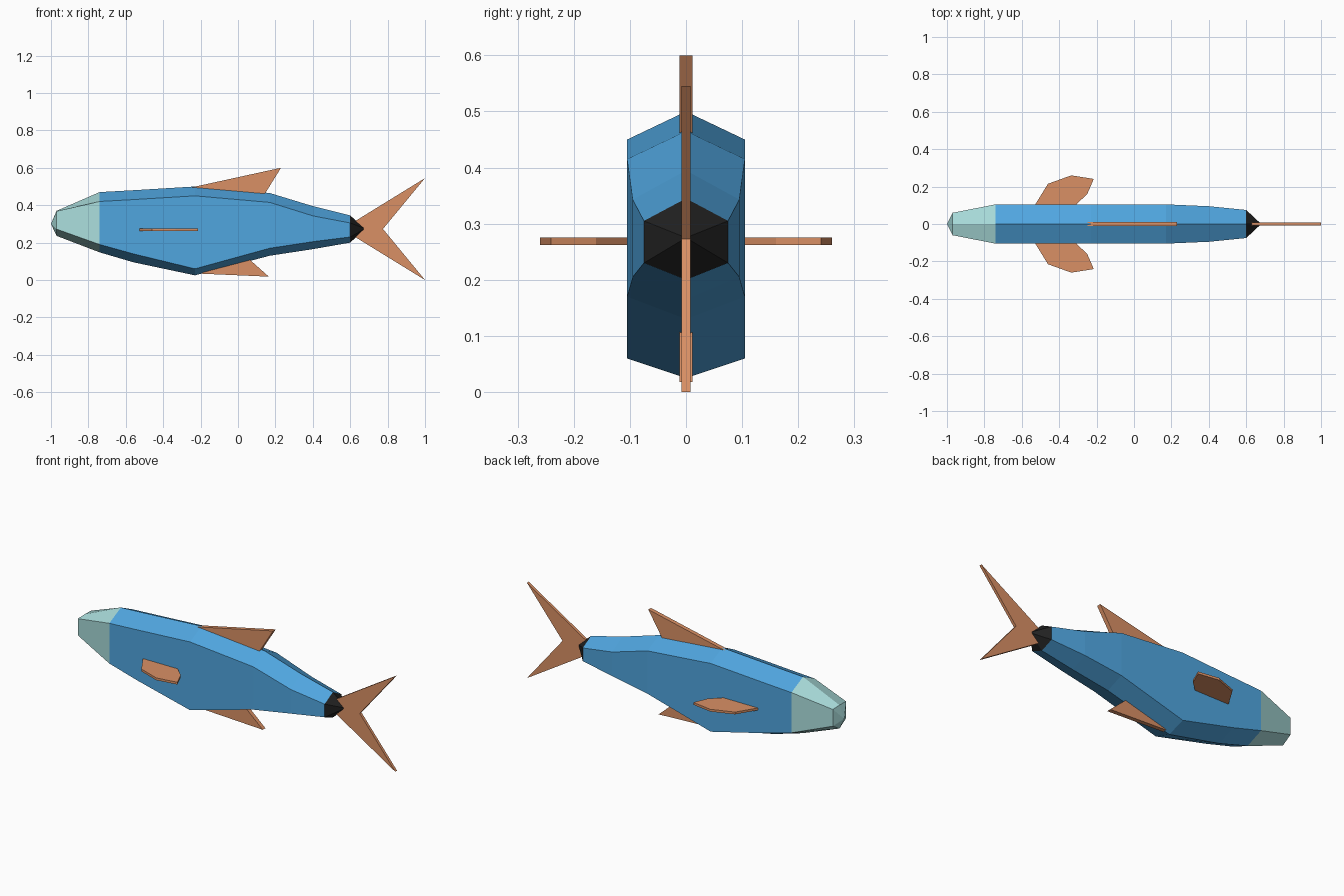
import bpy, bmesh
from mathutils import Vector

if "Cube" in bpy.data.objects:
    bpy.data.objects.remove(bpy.data.objects["Cube"])


def material(name, rgb):
    m = bpy.data.materials.new(name)
    m.diffuse_color = (*rgb, 1)
    m.use_nodes = True
    m.node_tree.nodes["Principled BSDF"].inputs["Base Color"].default_value = m.diffuse_color
    return m


BLUE = material("blue_scales", (0.08, 0.38, 0.74))
TEAL = material("pale_teal", (0.40, 0.72, 0.71))
DARK = material("dark_tail", (0.015, 0.015, 0.015))
ORANGE = material("orange_fin", (0.70, 0.28, 0.13))


def finish(name, bm, mat):
    bmesh.ops.recalc_face_normals(bm, faces=bm.faces)
    me = bpy.data.meshes.new(name)
    bm.to_mesh(me)
    bm.free()
    me.materials.append(mat)
    ob = bpy.data.objects.new(name, me)
    bpy.context.collection.objects.link(ob)
    return ob


def hull(name, stations, mat, tip=None):
    """Loft six-sided rings (x, half width, top, upper side, lower side, bottom)."""
    bm = bmesh.new()
    rings = []
    for x, w, top, up, lo, bot in stations:
        pts = [(0, top), (w, up), (w, lo), (0, bot), (-w, lo), (-w, up)]
        rings.append([bm.verts.new((x, y, z)) for y, z in pts])
    for a, b in zip(rings, rings[1:]):
        for i in range(6):
            j = (i + 1) % 6
            bm.faces.new((a[i], a[j], b[j], b[i]))
    if tip:
        apex = bm.verts.new(tip)
        for i in range(6):
            bm.faces.new((rings[-1][i], rings[-1][(i + 1) % 6], apex))
    return finish(name, bm, mat)


def plate(name, pts, thickness, mat=ORANGE):
    """Extrude a flat 3D outline by a thickness vector."""
    bm = bmesh.new()
    t = Vector(thickness)
    face = bm.faces.new([bm.verts.new(Vector(p) - t / 2) for p in pts])
    geom = bmesh.ops.extrude_face_region(bm, geom=[face], use_keep_orig=True)["geom"]
    bmesh.ops.translate(bm, vec=t, verts=[v for v in geom if isinstance(v, bmesh.types.BMVert)])
    return finish(name, bm, mat)


# Body, head and tail root share their boundary rings
head_ring = (-0.74, 0.105, 0.47, 0.42, 0.19, 0.148)
tail_ring = (0.60, 0.075, 0.345, 0.305, 0.23, 0.20)
hull("body", [
    head_ring,
    (-0.56, 0.105, 0.48, 0.43, 0.14, 0.095),
    (-0.23, 0.105, 0.50, 0.45, 0.06, 0.025),
    (0.17, 0.105, 0.465, 0.415, 0.17, 0.13),
    (0.40, 0.095, 0.395, 0.343, 0.205, 0.165),
    tail_ring,
], BLUE)
hull("head", [head_ring, (-0.97, 0.06, 0.37, 0.368, 0.272, 0.236)], TEAL, tip=(-1.0, 0, 0.30))
hull("tail_root", [tail_ring], DARK, tip=(0.68, 0, 0.275))

# Fins standing in the middle plane
for name, thick, outline in (
    ("dorsal_fin", 0.024, [(-0.25, 0.495), (0.23, 0.60), (0.14, 0.455), (0.0, 0.46)]),
    ("anal_fin", 0.024, [(-0.20, 0.034), (0.165, 0.018), (0.05, 0.12), (-0.10, 0.08)]),
    ("tail_fin", 0.016, [(0.61, 0.305), (1.0, 0.545), (0.775, 0.273), (1.0, 0.0), (0.61, 0.24)]),
):
    plate(name, [(x, 0, z) for x, z in outline], (0, thick, 0))

# Pectoral fins, mirrored left and right
PECTORAL = [(-0.54, 0.085), (-0.46, 0.215), (-0.335, 0.26),
            (-0.215, 0.241), (-0.25, 0.16), (-0.33, 0.085)]
for name, s in (("pectoral_fin_left", 1), ("pectoral_fin_right", -1)):
    plate(name, [(x, s * y, 0.269) for x, y in PECTORAL], (0, 0, 0.013))
